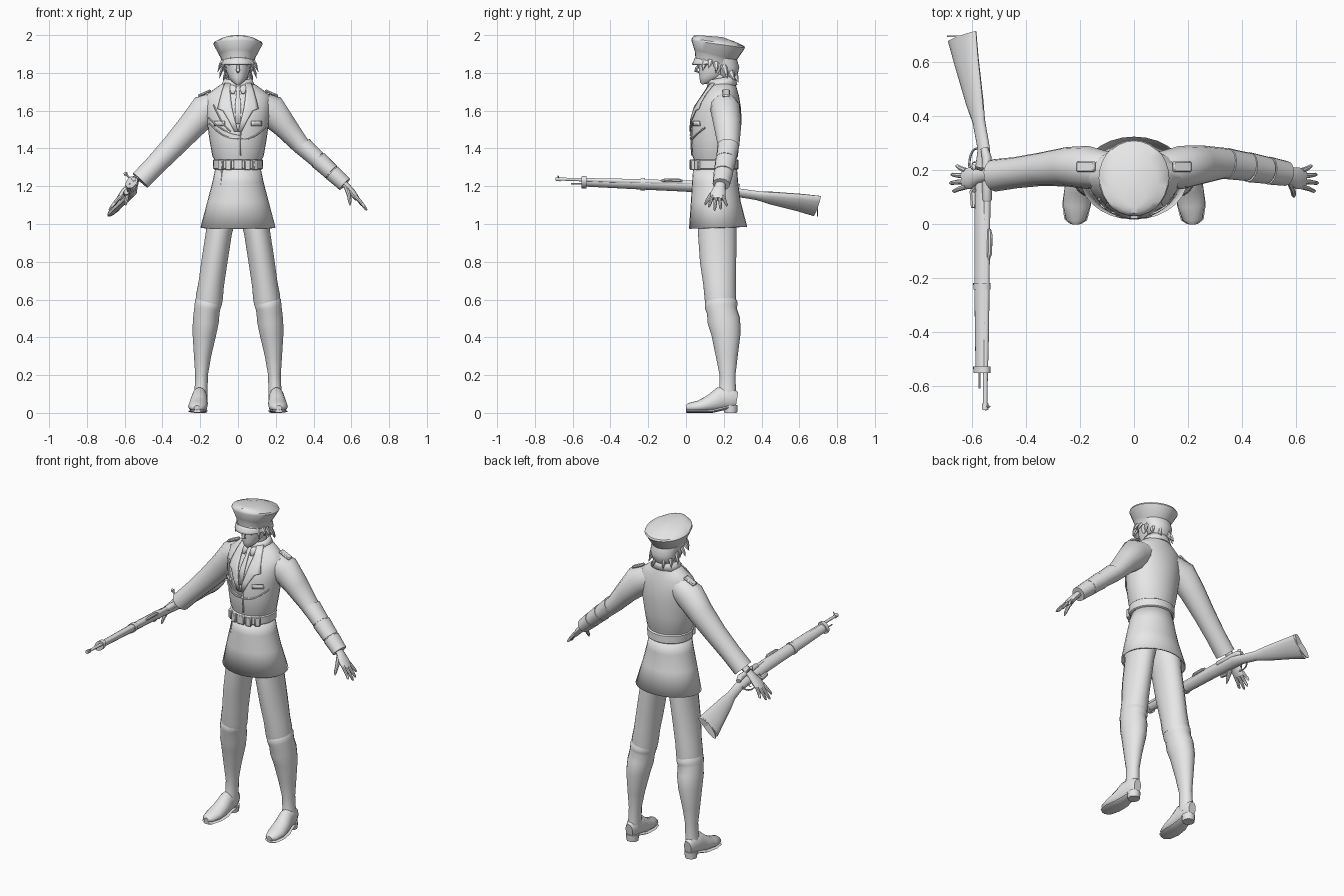
import bpy, bmesh, math
from mathutils import Vector as V

grey = bpy.data.materials.new("plain grey")
grey.diffuse_color = (0.8, 0.8, 0.8, 1)


def finish(name, bm, thick=0, angle=40):
    bmesh.ops.recalc_face_normals(bm, faces=bm.faces[:])
    for f in bm.faces:
        f.smooth = True
    for e in bm.edges:
        if len(e.link_faces) == 2 and e.calc_face_angle(0) > math.radians(angle):
            e.smooth = False
    me = bpy.data.meshes.new(name)
    bm.to_mesh(me)
    bm.free()
    me.materials.append(grey)
    ob = bpy.data.objects.new(name, me)
    bpy.context.collection.objects.link(ob)
    if thick:
        mod = ob.modifiers.new("thickness", 'SOLIDIFY')
        mod.thickness = thick
        mod.offset = 0
    return ob


def skin(name, rings, cap=True, closed=True, thick=0):
    """Bridge rings of points into one surface."""
    bm = bmesh.new()
    vs = [[bm.verts.new(p) for p in r] for r in rings]
    n = len(vs[0])
    for a, b in zip(vs, vs[1:]):
        for i in range(n if closed else n - 1):
            j = (i + 1) % n
            bm.faces.new((a[i], a[j], b[j], b[i]))
    if cap and closed:
        bm.faces.new(vs[0])
        bm.faces.new(vs[-1])
    return finish(name, bm, thick)


def circle(n):
    return [(math.cos(2 * math.pi * i / n), math.sin(2 * math.pi * i / n)) for i in range(n)]


def limb(name, pts, ref=(0, 1, 0), n=14, floor=None):
    """Tube through (x, y, z, radius along ref, radius across)."""
    c = [V(p[:3]) for p in pts]
    rings = []
    for i, p in enumerate(pts):
        t = (c[min(i + 1, len(c) - 1)] - c[max(i - 1, 0)]).normalized()
        b = t.cross(V(ref)).normalized()
        a = b.cross(t)
        r = [c[i] + a * p[3] * u + b * p[4] * v for u, v in circle(n)]
        if floor is not None:
            for q in r:
                q.z = max(q.z, floor)
        rings.append(r)
    return skin(name, rings)


def stack(name, secs, n=28, cap=True, thick=0):
    """Tilted ellipses: (z front, z back, y front, y back, half width)."""
    rings = [[((rx * u), (f + b) / 2 + (b - f) / 2 * v, (zf + zb) / 2 + (zb - zf) / 2 * v)
              for u, v in circle(n)] for zf, zb, f, b, rx in secs]
    return skin(name, rings, cap, True, thick)


def box(name, loc, size, rot=(0, 0, 0), bevel=0.004):
    bm = bmesh.new()
    bmesh.ops.create_cube(bm, size=1)
    for v in bm.verts:
        v.co = V(a * b for a, b in zip(v.co, size))
    bmesh.ops.bevel(bm, geom=bm.edges[:], offset=bevel, segments=1, affect='EDGES')
    ob = finish(name, bm)
    ob.location, ob.rotation_euler = loc, rot
    return ob


# Jacket body
torso = [(1.28, .045, .265, .118), (1.345, .04, .268, .128), (1.36, .034, .275, .136),
         (1.45, .028, .285, .152), (1.55, .03, .295, .165), (1.62, .05, .29, .172),
         (1.68, .09, .28, .17), (1.715, .115, .27, .125), (1.75, .13, .26, .075)]
stack("jacket", [(z, z, f, b, r) for z, f, b, r in torso])


def chest(x, z, off=.004):
    for a, b in zip(torso, torso[1:]):
        if z <= b[0]:
            t = (z - a[0]) / (b[0] - a[0])
            f, k, r = [a[i] + (b[i] - a[i]) * t for i in (1, 2, 3)]
            return (f + k) / 2 - (k - f) / 2 * math.sqrt(max(0, 1 - (x / r) ** 2)) - off
    return .13


def patch(name, rows, off=.004, cols=5):
    """Plate lying on the chest, rows of (z, x left, x right)."""
    rings = []
    for z, x0, x1 in rows:
        xs = [x0 + (x1 - x0) * i / (cols - 1) for i in range(cols)]
        rings.append([(x, chest(x, z, off), z) for x in xs])
    return skin(name, rings, False, False, .006)


def rows(pts, s):
    return [(z, s * a, s * b) for z, a, b in pts]


lapel = [(1.745, .04, .07), (1.70, .042, .085), (1.65, .036, .098), (1.61, .03, .108),
         (1.60, .028, .08), (1.55, .016, .05), (1.49, .0, .02)]
for s, side in ((-1, "right"), (1, "left")):
    patch(side + "_lapel", rows(lapel, s), .007)
    patch(side + "_shirt_collar", rows([(1.75, .002, .045), (1.72, .008, .045), (1.69, .02, .035)], s), .006)
    patch(side + "_pocket_flap", rows([(1.545, .07, .125), (1.52, .07, .125)], s))
    box(side + "_epaulette", (s * .178, .212, 1.692), (.075, .04, .014), (0, s * .42, 0), .005)
patch("tie", [(1.74, -.012, .012), (1.715, -.014, .014), (1.70, -.008, .008),
              (1.62, -.016, .016), (1.53, -.012, .012)], .006)
patch("jacket_front_edge", [(1.49, .012, .018), (1.42, .012, .018), (1.362, .012, .018)])

# Chest cords hang in shallow arcs
for k, (x0, z0, x1, z1, sag) in enumerate([(-.155, 1.56, .01, 1.47, .02), (-.15, 1.53, .02, 1.455, .03),
                                           (.0, 1.455, .145, 1.51, .025), (-.13, 1.63, -.04, 1.49, .02)]):
    pts = []
    for i in range(11):
        t = i / 10
        x, z = x0 + (x1 - x0) * t, z0 + (z1 - z0) * t - sag * math.sin(math.pi * t)
        pts.append((x, chest(x, z, .004), z, .005, .005))
    limb("chest_cord_%d" % k, pts, n=6)

# Belt, buckle and pouches
stack("belt", [(1.288, 1.288, .036, .272, .125), (1.293, 1.293, .03, .278, .131),
               (1.337, 1.337, .03, .278, .133), (1.342, 1.342, .036, .272, .127)])
box("buckle", (0, .027, 1.315), (.05, .016, .055))
for s in (-1, 1):
    for x, y, a in ((.05, .034, .2), (.09, .062, .62)):
        box("belt_pouch", (s * x, y, 1.313), (.032, .022, .055), (0, 0, s * a))

# Coat skirt with its front overlap
stack("coat_skirt", [(1.295, 1.295, .042, .266, .116), (1.22, 1.22, .036, .272, .132),
                     (1.12, 1.12, .03, .285, .158), (.975, .985, .02, .32, .195)], cap=False, thick=.008)
limb("skirt_overlap_edge", [(-.085, .07, 1.285, .004, .004), (-.10, .061, 1.12, .004, .004),
                            (-.118, .03 + .025, .985, .004, .004)], n=6)

# Head, neck and hair
stack("neck", [(1.69, 1.69, .135, .255, .06), (1.75, 1.75, .135, .24, .052), (1.82, 1.82, .13, .24, .05)])
stack("jacket_collar", [(1.725, 1.735, .115, .268, .088), (1.76, 1.785, .122, .255, .066)], cap=False, thick=.008)
stack("head", [(1.738, 1.745, .085, .125, .014), (1.75, 1.76, .075, .165, .033), (1.775, 1.785, .071, .215, .05),
               (1.81, 1.81, .068, .25, .062), (1.85, 1.85, .068, .262, .068), (1.90, 1.90, .07, .262, .07)])
limb("nose", [(0, .075, 1.85, .004, .006), (0, .057, 1.825, .009, .009), (0, .05, 1.812, .008, .01),
              (0, .07, 1.803, .004, .006)], n=8)
stack("hair_back", [(1.765, 1.765, .19, .255, .045), (1.79, 1.785, .165, .272, .066),
                    (1.83, 1.83, .15, .282, .08), (1.885, 1.87, .12, .27, .084)])
for s in (-1, 1):
    limb("ear", [(s * .066, .165, 1.80, .008, .005), (s * .076, .168, 1.82, .016, .007),
                 (s * .076, .17, 1.845, .015, .007)], n=8)
    for x, y, z, dx, dy, dz in ((.07, .10, 1.87, .012, -.012, -.06), (.078, .13, 1.87, .026, -.01, -.045),
                                (.078, .16, 1.86, .03, .0, -.055), (.075, .2, 1.84, .024, .02, -.07),
                                (.06, .235, 1.81, .018, .02, -.05), (.03, .255, 1.8, .004, .022, -.05),
                                (.04, .075, 1.88, .008, -.015, -.045)):
        limb("hair_lock", [(s * x, y, z, .018, .01), (s * (x + dx * .6), y + dy * .5, z + dz * .5, .013, .008),
                           (s * (x + dx), y + dy, z + dz, .001, .001)], n=6)

# Peaked cap
stack("cap_crown", [(1.875, 1.828, .05, .25, .086), (1.915, 1.862, .047, .262, .094), (1.92, 1.865, .045, .268, .098),
                    (1.972, 1.932, .029, .312, .131), (1.982, 1.942, .03, .308, .126),
                    (1.996, 1.965, .04, .26, .088), (2.0, 1.99, .06, .19, .04)])
peak = []
for k in range(4):
    t = k / 3
    peak.append([((.088 + .004 * t) * math.sin(a),
                  .15 - (.10 + .016 * t) * math.cos(a),
                  1.855 + .025 * math.cos(a) - .037 * t * max(0, math.cos(a)) ** .7)
                 for a in [math.radians(-80 + 10 * i) for i in range(17)]])
skin("cap_peak", peak, False, False, .006)

# Arms: plain right sleeve, left sleeve with forearm guards
limb("right_sleeve", [(-.09, .195, 1.64, .07, .07), (-.175, .21, 1.60, .08, .088), (-.25, .212, 1.515, .073, .074),
                      (-.345, .203, 1.41, .062, .064), (-.44, .19, 1.31, .058, .057), (-.517, .18, 1.23, .06, .056)])
limb("left_sleeve", [(.09, .195, 1.64, .07, .07), (.175, .21, 1.60, .08, .088), (.25, .22, 1.515, .072, .066),
                     (.33, .225, 1.42, .058, .05), (.45, .21, 1.315, .05, .044), (.56, .188, 1.215, .04, .035)])
for k, (t0, t1, r) in enumerate([(.0, .34, .055), (.36, .68, .053), (.70, 1, .049)]):
    a, b = V((.345, .224, 1.412)), V((.565, .187, 1.21))
    p, m, q = [tuple(a.lerp(b, t)) for t in (t0, (t0 + t1) / 2, t1)]
    limb("forearm_guard_%d" % k, [p + (r + .003, r - .003), m + (r, r - .006), q + (r - .003, r - .008)])

# Hands
for s, side in ((-1, "right"), (1, "left")):
    limb(side + "_palm", [(s * .53, .187, 1.245, .024, .02), (s * .575, .18, 1.20, .028, .018),
                          (s * .605, .17, 1.165, .04, .019), (s * .632, .167, 1.132, .038, .013)], n=12)
    for y0, y1, x, z in ((.138, .122, .672, 1.088), (.158, .152, .683, 1.072),
                         (.178, .183, .678, 1.078), (.198, .215, .66, 1.095)):
        limb(side + "_finger", [(s * .622, y0, 1.148, .010, .010), (s * (.627 + x) / 2, (y0 + y1) / 2, (1.145 + z) / 2, .009, .009),
                                (s * (x - .005), y1, z + .006, .007, .007), (s * x, y1, z, .003, .003)], n=8)
    limb(side + "_thumb", [(s * .575, .165, 1.19, .015, .013), (s * .588, .13, 1.15, .012, .011),
                           (s * .592, .108, 1.118, .009, .009), (s * .593, .10, 1.10, .003, .003)], n=8)

# Legs, boots and shoes
for s, side in ((-1, "right"), (1, "left")):
    def m(pts):
        return [(s * p[0],) + p[1:] for p in pts]
    limb(side + "_trouser_leg", m([(.072, .165, 1.15, .09, .07), (.09, .165, 1.03, .102, .08), (.10, .165, .96, .102, .07),
                                   (.125, .17, .8, .096, .07), (.142, .178, .68, .086, .069),
                                   (.152, .182, .61, .084, .073), (.155, .184, .575, .08, .07)]), n=18)
    limb(side + "_boot_shaft", m([(.152, .184, .605, .076, .066), (.157, .186, .585, .086, .073), (.162, .186, .56, .086, .07),
                                  (.165, .19, .54, .08, .069), (.17, .20, .49, .087, .07), (.178, .212, .42, .078, .064),
                                  (.188, .216, .3, .058, .046), (.193, .22, .2, .042, .034), (.195, .22, .13, .044, .035),
                                  (.2, .215, .07, .05, .038)]), n=18)
    limb(side + "_shoe", m([(.216, .0, .026, .014, .016), (.216, .015, .028, .024, .036), (.213, .07, .034, .032, .051),
                            (.208, .13, .05, .046, .049), (.204, .18, .075, .062, .041),
                            (.20, .24, .075, .06, .037), (.20, .27, .07, .04, .024)]), (0, 0, 1), 16, .013)
    sole = m([(.216, .0, .009, .008, .02), (.216, .015, .009, .009, .042), (.213, .07, .009, .009, .053),
              (.208, .14, .010, .010, .048), (.204, .19, .022, .01, .038), (.2, .23, .03, .01, .036)])
    limb(side + "_sole", sole, (0, 0, 1), 8, 0)
    limb(side + "_heel", m([(.2, .237, 0, .034, .034), (.2, .236, .04, .038, .038)]))

# Rifle, rolled on its side
UP = V((.7, 0, .72)).normalized()
SIDE = V((.72, 0, -.7)).normalized()


def gun(name, pts, n=14):
    limb(name, [(x, y, z, a, b) for y, x, z, a, b in pts], UP, n)


def spot(y, up, side=0):
    c = V((-.563 - .004 * max(0, -y), y, 1.20 - .035 * y))
    return c + UP * up + SIDE * side


def rod(name, stops, n=10):
    limb(name, [tuple(spot(y, u, w)) + (r, r) for y, u, w, r in stops], (.3, .1, .95), n)


gun("rifle_stock", [(.695, -.637, 1.095, .076, .021), (.6, -.62, 1.114, .062, .022), (.45, -.59, 1.138, .042, .021),
                    (.38, -.575, 1.15, .028, .019), (.28, -.557, 1.165, .027, .018), (.21, -.56, 1.183, .034, .022),
                    (0, -.563, 1.2, .034, .023), (-.22, -.565, 1.209, .032, .022), (-.54, -.566, 1.22, .025, .018)])
gun("butt_plate", [(.693, -.637, 1.095, .077, .022), (.698, -.637, 1.095, .077, .022)])
for y, z in ((-.23, 1.21), (-.54, 1.221)):
    gun("barrel_band", [(y + .012, -.564, z, .038, .026), (y - .012, -.564, z, .037, .026)])
rod("rifle_barrel", [(.1, .026, 0, .013), (-.4, .022, 0, .012), (-.56, .021, 0, .009), (-.69, .02, 0, .008)])
rod("cleaning_rod", [(-.5, -.01, 0, .004), (-.61, -.01, 0, .004)], 8)
rod("muzzle_collar", [(-.665, .02, 0, .012), (-.688, .02, 0, .012)])
rod("front_sight", [(-.675, .025, 0, .005), (-.677, .045, 0, .003)], 6)
rod("receiver", [(.28, .012, 0, .014), (.25, .024, 0, .018), (.09, .026, 0, .018), (.08, .026, 0, .012)])
rod("rear_sight", [(-.02, .038, 0, .007), (-.04, .042, 0, .010), (-.11, .04, 0, .010), (-.13, .034, 0, .006)], 8)
rod("bolt_handle", [(.2, .025, 0, .006), (.205, .03, -.045, .006), (.21, .03, -.07, .006)], 8)
rod("bolt_knob", [(.21, .03, -.064, .005), (.21, .03, -.074, .012), (.21, .03, -.084, .005)], 8)
rod("magazine", [(.13, -.02, 0, .018), (.12, -.045, 0, .016), (.06, -.04, 0, .014)], 8)
rod("trigger_guard", [(.16 + .06 * (1 - math.cos(a)), -.028 - .04 * math.sin(a), 0, .0045)
                      for a in [math.pi * i / 10 for i in range(11)]], 6)
rod("trigger", [(.225, -.02, 0, .004), (.23, -.042, 0, .003), (.222, -.055, 0, .002)], 6)
